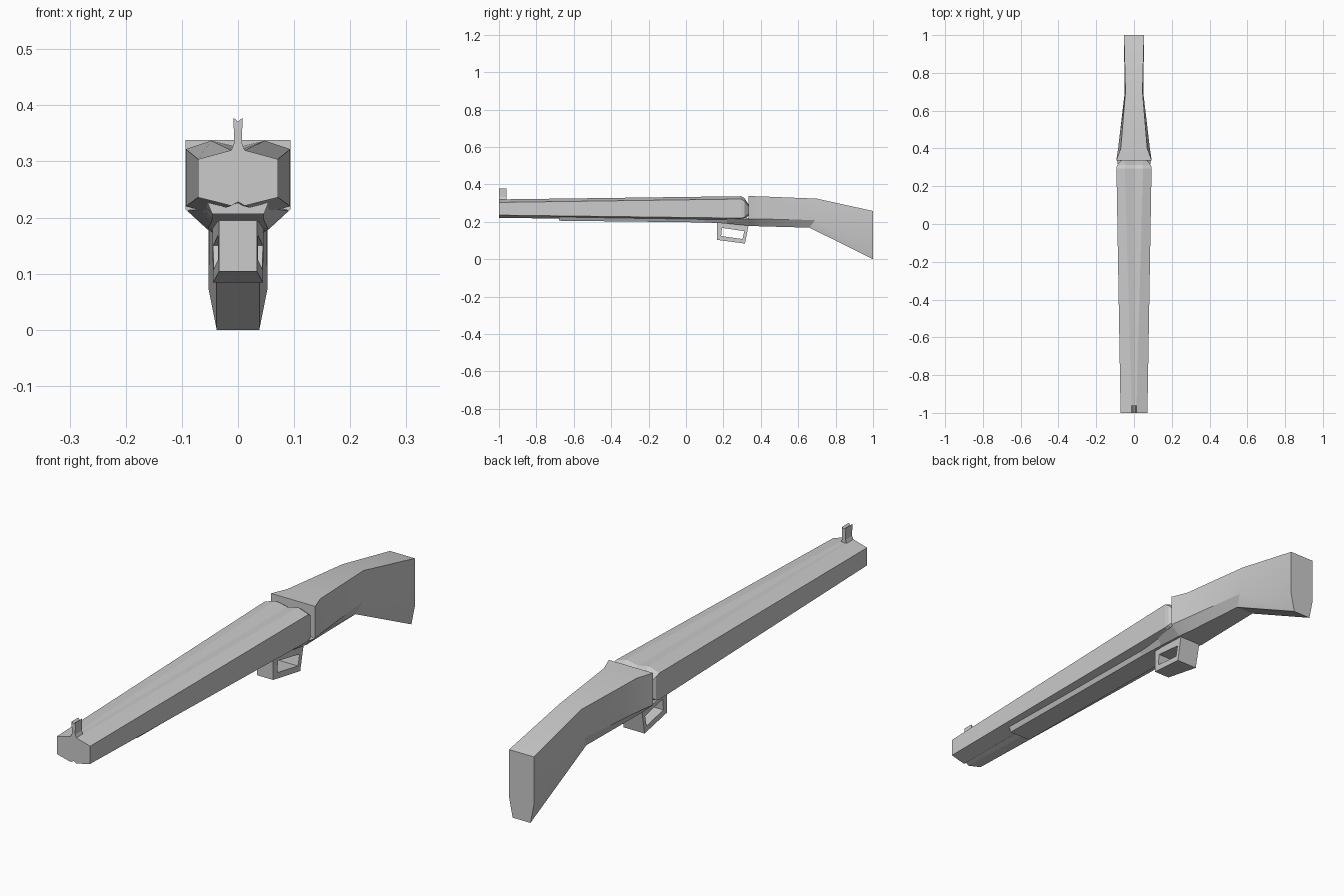
import bpy, bmesh, math

if "Cube" in bpy.data.objects:
    bpy.data.objects.remove(bpy.data.objects["Cube"])


def add_object(name, bm):
    bmesh.ops.remove_doubles(bm, verts=bm.verts, dist=1e-5)
    bmesh.ops.recalc_face_normals(bm, faces=bm.faces)
    me = bpy.data.meshes.new(name)
    bm.to_mesh(me)
    bm.free()
    ob = bpy.data.objects.new(name, me)
    bpy.context.collection.objects.link(ob)
    return ob


def bridge(bm, a, b):
    n = len(a)
    for i in range(n):
        j = (i + 1) % n
        bm.faces.new((a[i], a[j], b[j], b[i]))


def loft(name, sections):
    """Skin mirrored half sections; each runs from top centre to bottom centre."""
    bm = bmesh.new()
    rings = []
    for half in sections:
        pts = half + [(-x, y, z) for x, y, z in half[-2:0:-1]]
        rings.append([bm.verts.new(p) for p in pts])
    for a, b in zip(rings, rings[1:]):
        bridge(bm, a, b)
    bm.faces.new(rings[0])
    bm.faces.new(rings[-1])
    return add_object(name, bm)


def at(y, pts):
    return [(x, y, z) for x, z in pts]


# Twin barrels: one faceted tapering body with grooves and a stepped breech end
loft("barrels", [
    at(-1.0, [(0, .319), (.012, .320), (.071, .304), (.071, .236), (.012, .221), (0, .228)]),
    at(.295, [(0, .326), (.048, .337), (.093, .322), (.093, .220), (.048, .208), (0, .218)]),
    at(.312, [(0, .318), (.048, .328), (.090, .312), (.090, .225), (.048, .212), (0, .218)]),
    at(.337, [(0, .270), (.046, .290), (.066, .280), (.066, .245), (.046, .235), (0, .240)]),
])


# Wooden fore end, flaring out into the receiver
def lower(y, side, side_z, base, base_z, top_z=.25):
    return at(y, [(0, top_z), (side * .8, top_z), (side, side_z), (base, base_z), (0, base_z)])


loft("fore_end", [
    lower(-.68, .058, .236, .046, .206),
    lower(.10, .062, .225, .046, .197),
    lower(.22, .066, .215, .048, .191, .23),
    lower(.338, .090, .212, .054, .179, .22),
])


# Stock with wrist bend and tall butt; the wrist section is slanted
def stock(yt, wt, zt, ys, ws, zs, yb, wb, zb):
    return [(0, yt, zt), (wt, yt, zt), (ws, ys, zs), (wb, yb, zb), (0, yb, zb)]


butt = loft("stock", [
    stock(.335, .094, .338, .335, .094, .215, .335, .055, .179),
    stock(.40, .070, .336, .40, .084, .215, .40, .050, .176),
    stock(.70, .045, .324, .69, .050, .210, .66, .038, .169),
    stock(1.0, .053, .258, 1.0, .053, .075, 1.0, .038, 0),
])
bpy.context.view_layer.objects.active = butt
butt.select_set(True)
bpy.ops.object.shade_smooth_by_angle(angle=math.radians(20))

# Trigger guard: open frame, wider towards the back
outer = [(.165, .198), (.165, .104), (.315, .084), (.336, .190)]
inner = [(.192, .168), (.188, .124), (.302, .108), (.312, .150)]
bm = bmesh.new()
loops = []
for side, loop in ((1, outer), (-1, outer), (-1, inner), (1, inner)):
    loops.append([bm.verts.new((side * (.034 + (y - .165) * .07), y, z)) for y, z in loop])
for k in range(4):
    bridge(bm, loops[k], loops[(k + 1) % 4])
add_object("trigger_guard", bm)

# Front sight: notched post on a flared foot
post = [(0, .371), (.008, .378), (.007, .332), (.013, .318), (0, .316)]
loft("front_sight", [at(-1.0, post), at(-.96, post)])
